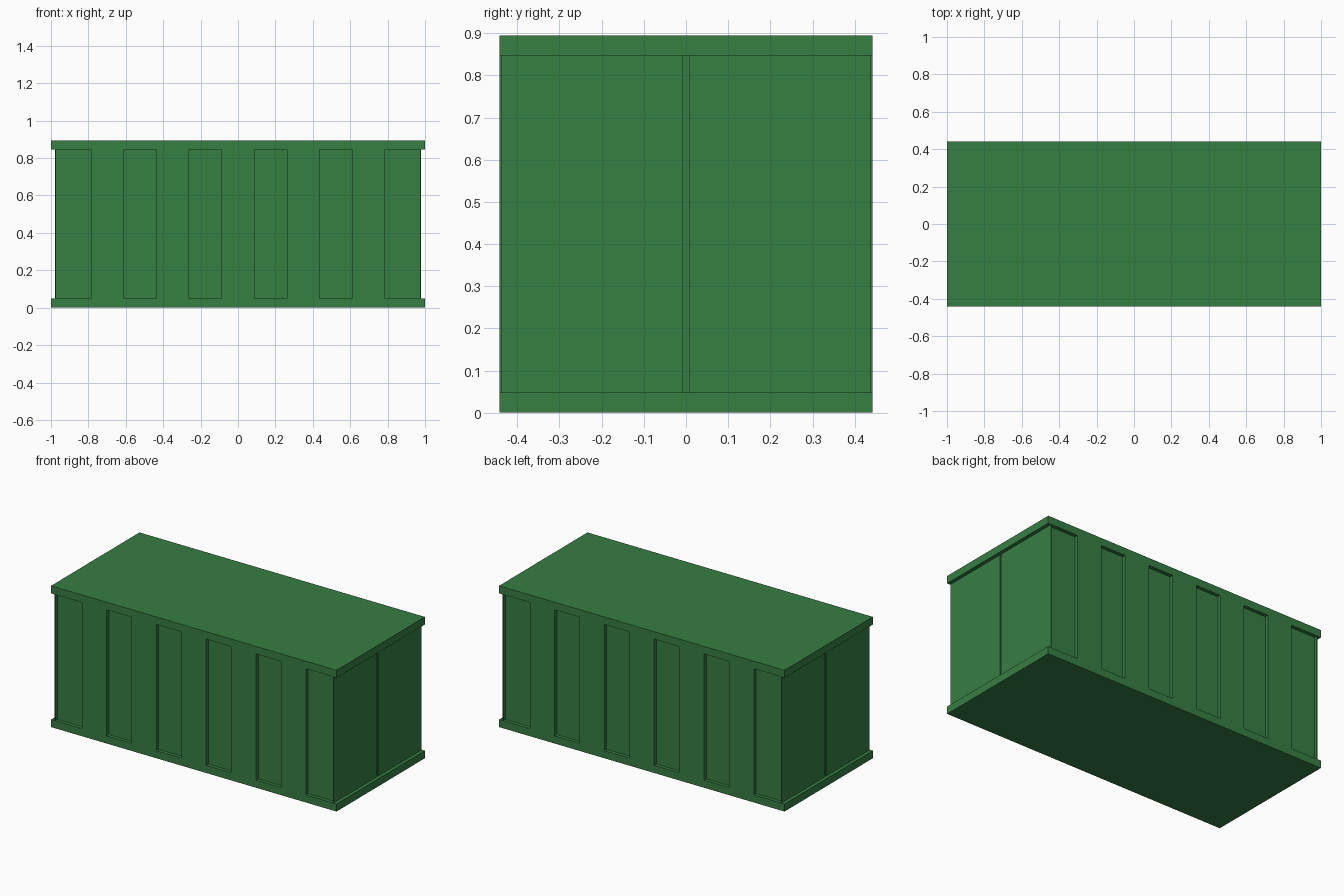
import bpy

cube = bpy.data.objects.get("Cube")
if cube:
    bpy.data.objects.remove(cube, do_unlink=True)

# Single painted-steel colour
green = bpy.data.materials.new("container_green")
green.use_nodes = True
colour = (0.037, 0.21, 0.055, 1.0)
green.diffuse_color = colour
green.node_tree.nodes["Principled BSDF"].inputs["Base Color"].default_value = colour

# Main dimensions
HALF_X, HALF_Y, HEIGHT = 1.0, 0.442, 0.895
RAIL = 0.048                 # rail height, top and bottom
RECESS = 0.022               # depth of the side panels
END_X = 0.978                # outer face of the end doors
DOOR = 0.006                 # door sheet thickness
GAP = 0.008                  # half width of the slot between doors
RIB_STEP, RIB_HALF = 0.349, 0.087
Z0, Z1 = RAIL, HEIGHT - RAIL


def box(name, low, high):
    """Axis-aligned box between two corners."""
    size = [h - l for l, h in zip(low, high)]
    mid = [(h + l) / 2 for l, h in zip(low, high)]
    bpy.ops.mesh.primitive_cube_add(size=1, location=mid)
    obj = bpy.context.object
    obj.name = name
    obj.scale = size
    bpy.ops.object.transform_apply(location=True, rotation=False, scale=True)
    obj.data.materials.append(green)
    return obj


def mirror(obj, x=False, y=False):
    """Repeat a part across the centre planes."""
    mod = obj.modifiers.new("Mirror", 'MIRROR')
    mod.use_axis = (x, y, False)
    mod.use_mirror_merge = False


# Floor and roof slabs with their overhanging rails
box("floor_frame", (-HALF_X, -HALF_Y, 0), (HALF_X, HALF_Y, RAIL))
box("roof_frame", (-HALF_X, -HALF_Y, Z1), (HALF_X, HALF_Y, HEIGHT))

# Inner body, whose long sides are the recessed panels
inner_x = END_X - DOOR
inner_y = HALF_Y - RECESS
box("recessed_walls", (-inner_x, -inner_y, Z0), (inner_x, inner_y, Z1))

# Raised flat ribs on both long sides, flush with the rails
for i in range(-2, 3):
    x = i * RIB_STEP
    rib = box(f"side_rib_{i + 3}", (x - RIB_HALF, -HALF_Y, Z0),
              (x + RIB_HALF, -inner_y, Z1))
    mirror(rib, y=True)

# Thin double doors on both ends, with a narrow slot between them
door = box("end_doors", (inner_x, GAP, Z0), (END_X, HALF_Y - 0.003, Z1))
mirror(door, x=True, y=True)
